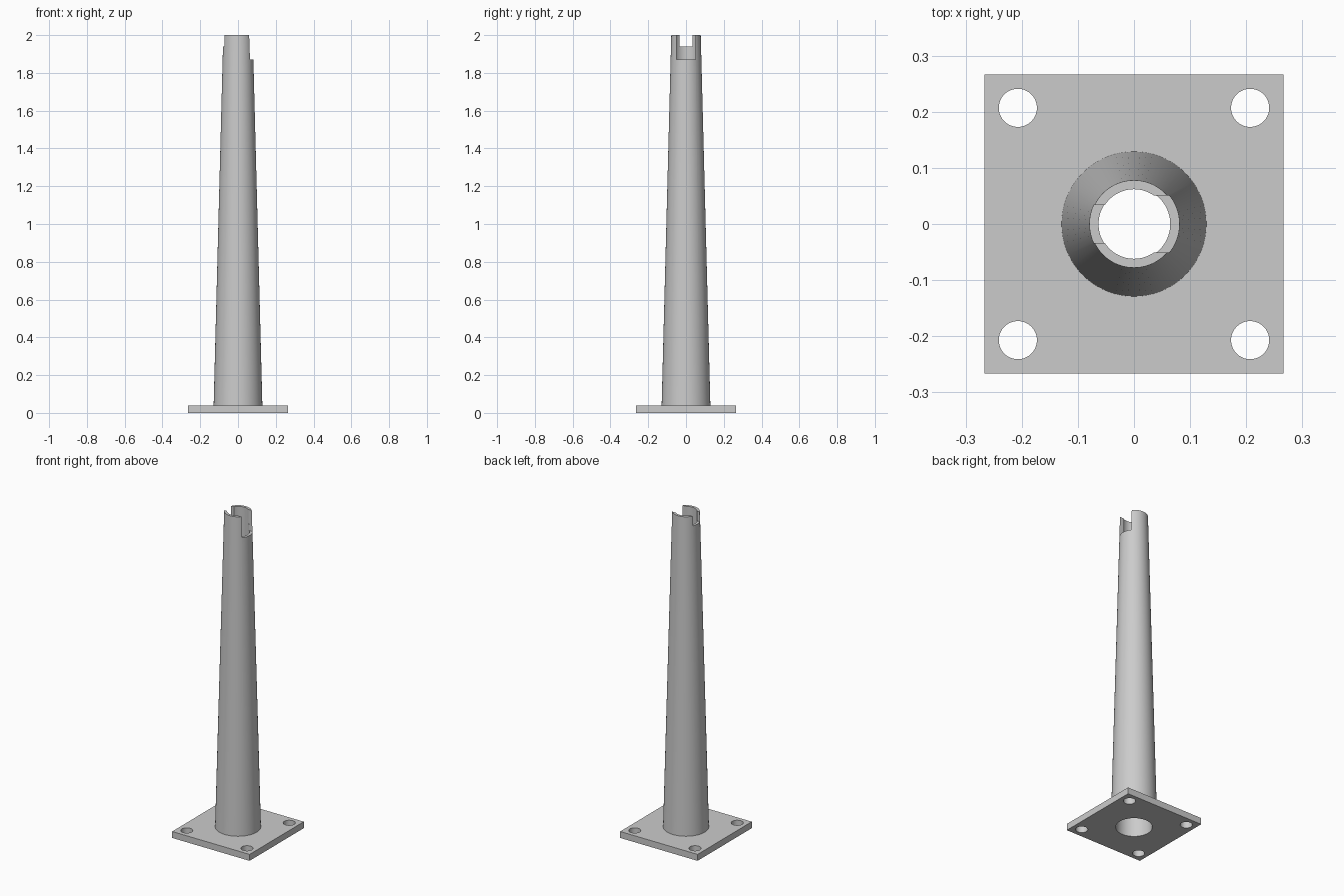
import bpy
import bmesh
from mathutils import Matrix, Vector

cube = bpy.data.objects.get("Cube")
if cube:
    bpy.data.objects.remove(cube, do_unlink=True)

steel = bpy.data.materials.new("grey_steel")
steel.use_nodes = True
steel.diffuse_color = (0.6, 0.6, 0.6, 1)
steel.node_tree.nodes["Principled BSDF"].inputs["Base Color"].default_value = (0.6, 0.6, 0.6, 1)

HEIGHT, PLATE_TOP = 2.0, 0.04
BORE_BASE, BORE_TOP = 0.102, 0.062


def make(name, bm):
    mesh = bpy.data.meshes.new(name)
    bm.to_mesh(mesh)
    bm.free()
    mesh.materials.append(steel)
    obj = bpy.data.objects.new(name, mesh)
    bpy.context.collection.objects.link(obj)
    return obj


def box(name, low, high):
    low, high = Vector(low), Vector(high)
    bm = bmesh.new()
    bmesh.ops.create_cube(bm, size=1)
    bmesh.ops.scale(bm, vec=high - low, verts=bm.verts)
    bmesh.ops.translate(bm, vec=(low + high) / 2, verts=bm.verts)
    return make(name, bm)


def cone(name, r_low, r_high, z_low, z_high, x=0, y=0, segments=72):
    bm = bmesh.new()
    bmesh.ops.create_cone(bm, cap_ends=True, segments=segments, radius1=r_low,
                          radius2=r_high, depth=z_high - z_low,
                          matrix=Matrix.Translation((x, y, (z_low + z_high) / 2)))
    return make(name, bm)


def bore():
    # tapered bore, running a little past both ends
    slope = (BORE_TOP - BORE_BASE) / HEIGHT
    over = 0.05
    return cone("bore_cutter", BORE_BASE - slope * over, BORE_TOP + slope * over,
                -over, HEIGHT + over)


def cut(obj, cutters):
    bpy.ops.object.select_all(action="DESELECT")
    obj.select_set(True)
    bpy.context.view_layer.objects.active = obj
    for cutter in cutters:
        cutter.hide_render = True
        mod = obj.modifiers.new("cut", "BOOLEAN")
        mod.operation = "DIFFERENCE"
        mod.solver = "EXACT"
        mod.object = cutter
        bpy.ops.object.modifier_apply(modifier=mod.name)
        bpy.data.objects.remove(cutter, do_unlink=True)
    bpy.ops.object.shade_smooth_by_angle(angle=0.5)


# Square base plate with centre bore and four bolt holes
plate = box("base_plate", (-0.266, -0.266, 0), (0.266, 0.266, PLATE_TOP))
bolt_holes = [cone("bolt_hole_cutter", 0.034, 0.034, -0.1, 0.1, x, y, 48)
              for x in (-0.207, 0.207) for y in (-0.207, 0.207)]
cut(plate, [bore()] + bolt_holes)

# Tapered hollow post with a deep slot on the left and a shallow one on the right
post = cone("tapered_post", 0.129, 0.078, PLATE_TOP, HEIGHT)
deep_slot = box("deep_slot_cutter", (0, -0.051, 1.87), (0.2, 0.051, 2.1))
shallow_slot = box("shallow_slot_cutter", (-0.2, -0.034, 1.94), (0, 0.034, 2.1))
cut(post, [bore(), deep_slot, shallow_slot])
